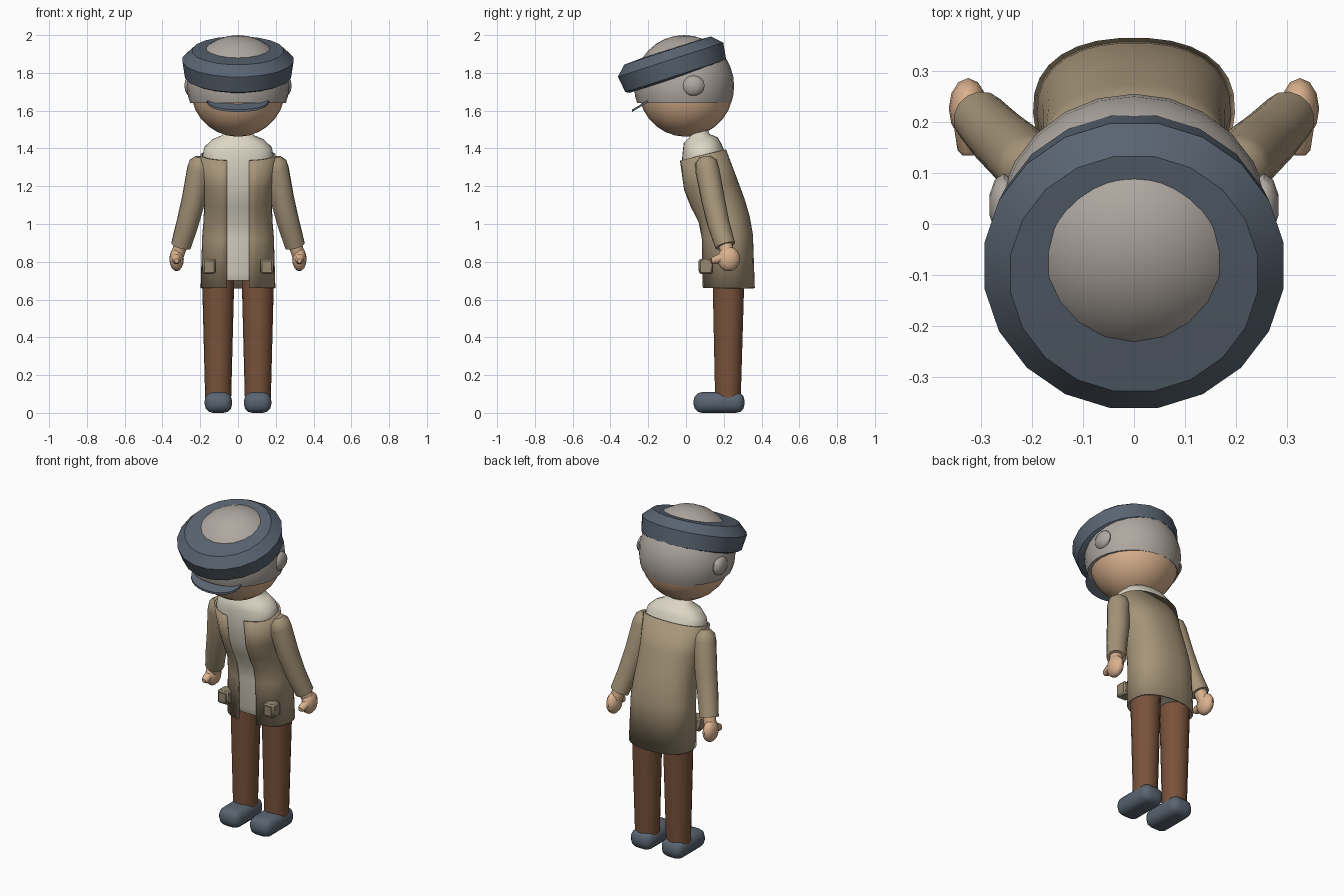
import bpy, bmesh, math
from mathutils import Vector, Matrix

if "Cube" in bpy.data.objects:
    bpy.data.objects.remove(bpy.data.objects["Cube"])


def material(name, rgb):
    m = bpy.data.materials.new(name)
    lin = [((c / 255 + 0.055) / 1.055) ** 2.4 for c in rgb]
    m.diffuse_color = (*lin, 1)
    m.use_nodes = True
    m.node_tree.nodes["Principled BSDF"].inputs["Base Color"].default_value = m.diffuse_color
    return m


SKIN = material("skin", (218, 177, 142))
HAIR = material("grey_hair", (176, 168, 161))
HAT = material("slate_blue", (89, 100, 113))
COAT = material("khaki_coat", (166, 149, 121))
SHIRT = material("cream_shirt", (221, 214, 197))
TROUSERS = material("brown_trousers", (121, 82, 59))
POCKET = material("pocket_khaki", (150, 136, 112))


def finish(name, bm, mat, angle=40):
    me = bpy.data.meshes.new(name)
    bm.to_mesh(me)
    bm.free()
    me.materials.append(mat)
    ob = bpy.data.objects.new(name, me)
    bpy.context.collection.objects.link(ob)
    bpy.ops.object.select_all(action='DESELECT')
    ob.select_set(True)
    bpy.context.view_layer.objects.active = ob
    bpy.ops.object.shade_smooth_by_angle(angle=math.radians(angle))
    return ob


def bridge(bm, rings, closed=True, caps=True):
    """Skin a list of point rings, each counterclockwise around its path."""
    vs = [[bm.verts.new(p) for p in r] for r in rings]
    n = len(vs[0])
    for a, b in zip(vs, vs[1:]):
        for j in range(n if closed else n - 1):
            k = (j + 1) % n
            bm.faces.new((a[j], a[k], b[k], b[j]))
    if caps:
        bm.faces.new(vs[0][::-1])
        bm.faces.new(vs[-1])


def body_ring(sec, inset=0.0, gap=0.0, n=28, p=0.86):
    """Rounded cross-section, tilted from front to back, with optional front gap."""
    zf, yf, zb, yb, w = sec
    yf, yb, w = yf + inset, yb - inset, w - inset
    cy, ry = (yf + yb) / 2, (yb - yf) / 2
    a0 = math.asin((gap / w) ** (1 / p)) if gap else 0
    pts = []
    for i in range(n):
        a = a0 + (2 * math.pi - 2 * a0) * i / ((n - 1) if gap else n)
        s, c = math.sin(a), math.cos(a)
        x = w * math.copysign(abs(s) ** p, s)
        u = -math.copysign(abs(c) ** p, c)
        pts.append((x, cy + ry * u, zf + (zb - zf) * (u + 1) / 2))
    return pts


def tube(name, path, radii, mat, n=14):
    bm = bmesh.new()
    path = [Vector(p) for p in path]
    rings = []
    for i, (p, r) in enumerate(zip(path, radii)):
        d = path[min(i + 1, len(path) - 1)] - path[max(i - 1, 0)]
        q = d.to_track_quat('Z', 'Y')
        rings.append([p + q @ Vector((r * math.cos(2 * math.pi * j / n),
                                      r * math.sin(2 * math.pi * j / n), 0)) for j in range(n)])
    bridge(bm, rings)
    return finish(name, bm, mat)


def ball(name, loc, size, mat, seg=20, rings=12, cut=None):
    bm = bmesh.new()
    bmesh.ops.create_uvsphere(bm, u_segments=seg, v_segments=rings, radius=1)
    bmesh.ops.transform(bm, matrix=Matrix.Translation(loc) @ Matrix.Diagonal((*size, 1)), verts=bm.verts)
    if cut is not None:
        bmesh.ops.bisect_plane(bm, geom=bm.verts[:] + bm.edges[:] + bm.faces[:],
                               plane_co=(0, 0, cut), plane_no=(0, 0, 1), clear_inner=True)
        bmesh.ops.holes_fill(bm, edges=[e for e in bm.edges if e.is_boundary])
    return finish(name, bm, mat)


def box(name, loc, size, mat, bevel, segs):
    bm = bmesh.new()
    bmesh.ops.create_cube(bm, size=1)
    bmesh.ops.transform(bm, matrix=Matrix.Translation(loc) @ Matrix.Diagonal((*size, 1)), verts=bm.verts)
    bmesh.ops.bevel(bm, geom=bm.edges[:], offset=bevel, segments=segs, profile=0.5, affect='EDGES')
    return finish(name, bm, mat)


# Head and cropped hair
ball("head", (0, 0, 1.712), (0.25, 0.25, 0.25), SKIN, 24, 14)
ball("hair", (0, -0.01, 1.73), (0.27, 0.265, 0.27), HAIR, 24, 16, cut=1.64)

# Tilted round hat
bm = bmesh.new()
N = 20
profile = [(0.262, 0.055), (0.284, 0.066), (0.297, 0.155), (0.245, 0.206), (0.1, 0.212)]
bridge(bm, [[(r * math.cos(2 * math.pi * (j + 0.5) / N), r * math.sin(2 * math.pi * (j + 0.5) / N), h)
             for j in range(N)] for r, h in profile])
tilt = Matrix.Rotation(math.radians(18), 4, 'X')
bmesh.ops.transform(bm, matrix=Matrix.Translation((0, -0.01, 1.73)) @ tilt
                    @ Matrix.Translation((0, -0.025, 0)), verts=bm.verts)
finish("hat", bm, HAT, 30)

# Small sloping visor on the face
bm = bmesh.new()
outline = []
for i in range(15):
    a = math.radians(-90 + 180 * i / 14)
    y = -0.185 - 0.102 * max(math.cos(a), 0) ** 0.75
    outline.append((0.165 * math.sin(a), y, 1.66 + 0.6 * (y + 0.185)))
bridge(bm, [[(x, y, z - 0.006) for x, y, z in outline], [(x, y, z + 0.006) for x, y, z in outline]])
finish("visor", bm, HAT)

# Torso sections: front z, front y, back z, back y, half width
torso = [(0.66, 0.085, 0.66, 0.365, 0.198), (0.92, 0.08, 0.945, 0.355, 0.19),
         (1.01, 0.062, 1.04, 0.338, 0.182), (1.09, 0.02, 1.13, 0.312, 0.18),
         (1.18, -0.015, 1.23, 0.275, 0.184), (1.335, -0.035, 1.395, 0.213, 0.2)]

# Open-fronted coat
bm = bmesh.new()
bridge(bm, [body_ring(s, gap=0.06) for s in torso], closed=False, caps=False)
coat = finish("coat", bm, COAT)
mod = coat.modifiers.new("thickness", 'SOLIDIFY')
mod.thickness, mod.offset = 0.01, -1

# Shirt with sloping shoulders and collar
shirt = [(0.70, 0.10, 0.70, 0.345, 0.18), (0.74, 0.085, 0.74, 0.36, 0.195)] + torso[1:] + [
    (1.385, -0.03, 1.425, 0.20, 0.192), (1.43, -0.025, 1.46, 0.18, 0.15),
    (1.46, 0.005, 1.475, 0.14, 0.1), (1.49, 0.01, 1.495, 0.13, 0.085)]
bm = bmesh.new()
bridge(bm, [body_ring(s, inset=0.013) for s in shirt])
finish("shirt", bm, SHIRT, 60)

# Paired parts
for s, side in ((1, "left"), (-1, "right")):
    ball(side + "_ear", (s * 0.255, 0.037, 1.732), (0.03, 0.062, 0.054), HAIR, 10, 8)
    tube(side + "_trouser_leg", [(s * 0.105, 0.222, 0.08), (s * 0.105, 0.225, 0.74)],
         [0.069, 0.086], TROUSERS, 18)
    box(side + "_shoe", (s * 0.104, 0.175, 0.055), (0.145, 0.27, 0.11), HAT, 0.045, 3)
    box(side + "_pocket", (s * 0.154, 0.105, 0.776), (0.07, 0.072, 0.08), POCKET, 0.008, 1)
    box(side + "_pocket_flap", (s * 0.154, 0.069, 0.778), (0.05, 0.008, 0.056), POCKET, 0.002, 1)
    # Sleeve with rounded shoulder and slight elbow bend
    tube(side + "_sleeve",
         [(s * 0.302, 0.208, 0.885), (s * 0.268, 0.172, 1.0), (s * 0.235, 0.143, 1.13),
          (s * 0.206, 0.112, 1.29), (s * 0.2, 0.105, 1.33), (s * 0.197, 0.101, 1.355)],
         [0.054, 0.059, 0.063, 0.064, 0.057, 0.03], COAT)
    # Hand: wrist, fist and forward thumb
    tube(side + "_wrist", [(s * 0.325, 0.225, 0.82), (s * 0.3, 0.206, 0.9)], [0.036, 0.038], SKIN, 10)
    ball(side + "_fist", (s * 0.325, 0.226, 0.815), (0.038, 0.06, 0.065), SKIN, 12, 8)
    tube(side + "_thumb", [(s * 0.325, 0.135, 0.806), (s * 0.325, 0.146, 0.807),
                           (s * 0.328, 0.2, 0.825)], [0.012, 0.021, 0.026], SKIN, 10)
